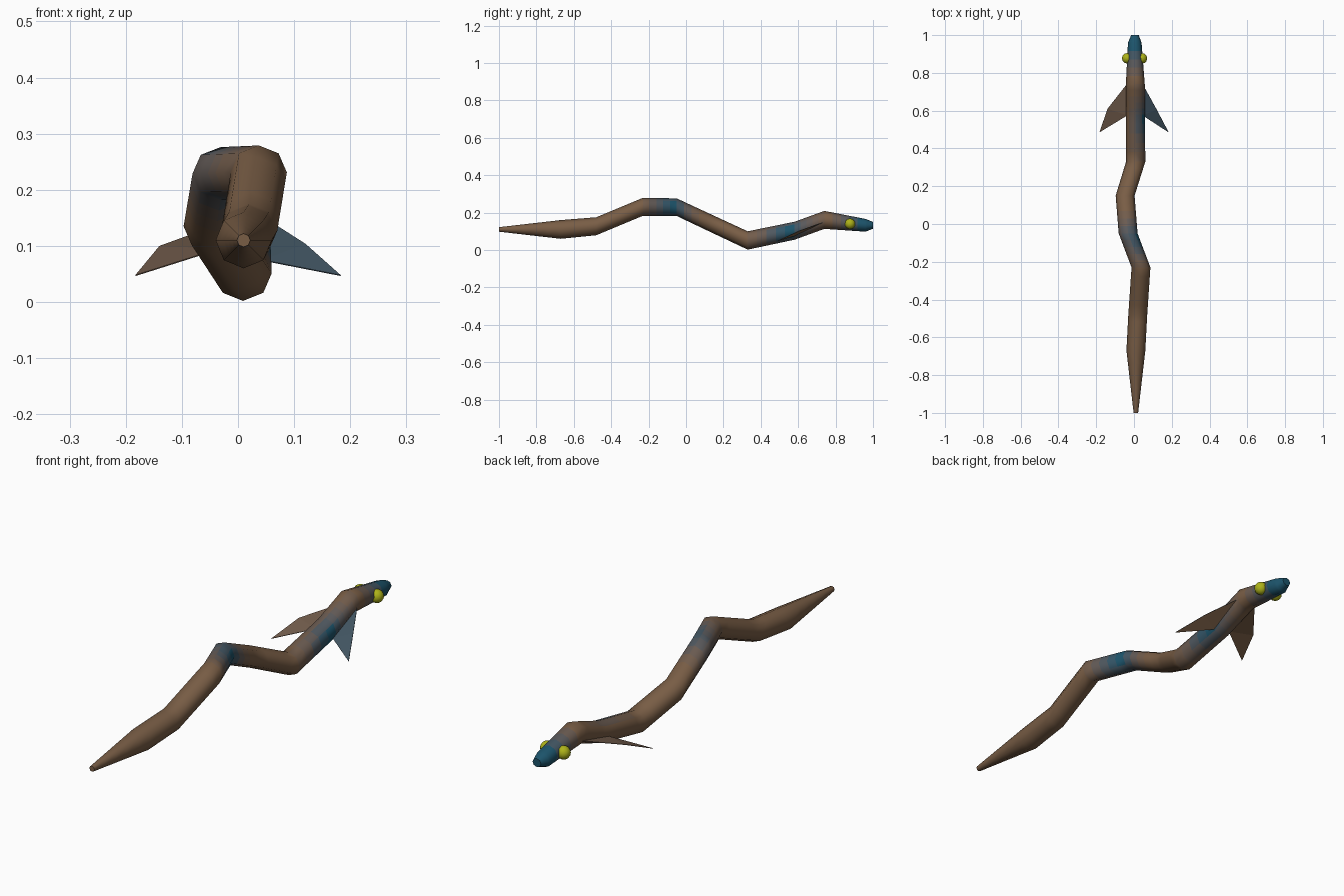
import bpy, bmesh, math
from mathutils import Vector

if "Cube" in bpy.data.objects:
    bpy.data.objects.remove(bpy.data.objects["Cube"])

BROWN, BLUE = Vector((0.19, 0.11, 0.06)), Vector((0.012, 0.09, 0.15))
STEPS = 8


def material(name, col):
    m = bpy.data.materials.new(name)
    m.diffuse_color = (*col, 1)
    m.use_nodes = True
    m.node_tree.nodes["Principled BSDF"].inputs["Base Color"].default_value = m.diffuse_color
    return m


skin = [material(f"skin_{i}", BROWN.lerp(BLUE, i / STEPS)) for i in range(STEPS + 1)]
eye_mat = material("eye_yellow", (0.42, 0.45, 0.01))


def link(bm, name, mats):
    me = bpy.data.meshes.new(name)
    bm.to_mesh(me)
    bm.free()
    for m in mats:
        me.materials.append(m)
    ob = bpy.data.objects.new(name, me)
    bpy.context.collection.objects.link(ob)
    return ob


def blue_weight(p, side):
    # blue snout, neck patch on the right flank, patch across the hump
    t = min(max((p.y - 0.77) / 0.16, 0), 1)
    neck = math.exp(-((p.y - 0.54) / 0.12) ** 2) * (0.5 + 0.5 * side)
    hump = math.exp(-((p.y + 0.08) / 0.1) ** 2) * (0.7 + 0.3 * side)
    return min(1, max(t, neck, hump))


# Body: octagonal tube along a winding path (y, x, z, half width, half height)
path = [(-1.0, 0.01, 0.11, 0.012, 0.012), (-0.67, 0.01, 0.11, 0.05, 0.05),
        (-0.48, 0.02, 0.127, 0.05, 0.048), (-0.23, 0.037, 0.231, 0.05, 0.048),
        (-0.05, -0.031, 0.229, 0.05, 0.047), (0.15, -0.047, 0.135, 0.05, 0.048),
        (0.33, 0.009, 0.051, 0.051, 0.049), (0.58, 0.008, 0.103, 0.05, 0.048),
        (0.74, 0.007, 0.161, 0.05, 0.048), (0.96, 0.004, 0.132, 0.036, 0.034),
        (1.0, 0.005, 0.132, 0.02, 0.018)]
CUTS = 5
stations = []
for a, b in zip(path, path[1:]):
    for k in range(CUTS):
        stations.append([u + (v - u) * k / CUTS for u, v in zip(a, b)])
stations.append(path[-1])

bm = bmesh.new()
rings = []
for y, x, z, rx, rz in stations:
    rings.append([bm.verts.new((x + rx * math.cos(i * math.pi / 4), y,
                                z + rz * math.sin(i * math.pi / 4))) for i in range(8)])
for r, s in zip(rings, rings[1:]):
    for i in range(8):
        j = (i + 1) % 8
        f = bm.faces.new((r[i], r[j], s[j], s[i]))
        w = blue_weight(f.calc_center_median(), math.cos((i + 0.5) * math.pi / 4))
        f.material_index = round(w * STEPS)
        f.smooth = True
bm.faces.new(rings[0])
bm.faces.new(rings[-1]).material_index = STEPS
bmesh.ops.recalc_face_normals(bm, faces=bm.faces)
link(bm, "body", skin)


# Fins: thin swept sheets behind the head
def fin(name, pts, mats):
    bm = bmesh.new()
    vs = [bm.verts.new(p) for p in pts]
    for tri in ((0, 1, 3), (1, 2, 3)):
        f = bm.faces.new([vs[i] for i in tri])
        f.normal_update()
        if f.normal.z < 0:
            f.normal_flip()
    ob = link(bm, name, mats)
    sol = ob.modifiers.new("thickness", 'SOLIDIFY')
    sol.thickness = 0.002
    sol.material_offset = 1


fin("fin_right", [(0.04, 0.75, 0.155), (0.12, 0.605, 0.104), (0.183, 0.485, 0.048),
                  (0.045, 0.575, 0.075)], [skin[6], skin[0]])
fin("fin_left", [(-0.03, 0.75, 0.14), (-0.14, 0.61, 0.10), (-0.183, 0.485, 0.048),
                 (-0.035, 0.575, 0.095)], [skin[1], skin[0]])

# Eyes
for name, x in (("eye_left", -0.036), ("eye_right", 0.042)):
    bm = bmesh.new()
    bmesh.ops.create_uvsphere(bm, u_segments=12, v_segments=8, radius=0.028)
    bmesh.ops.translate(bm, verts=bm.verts, vec=(x, 0.877, 0.14))
    for f in bm.faces:
        f.smooth = True
    link(bm, name, [eye_mat])
